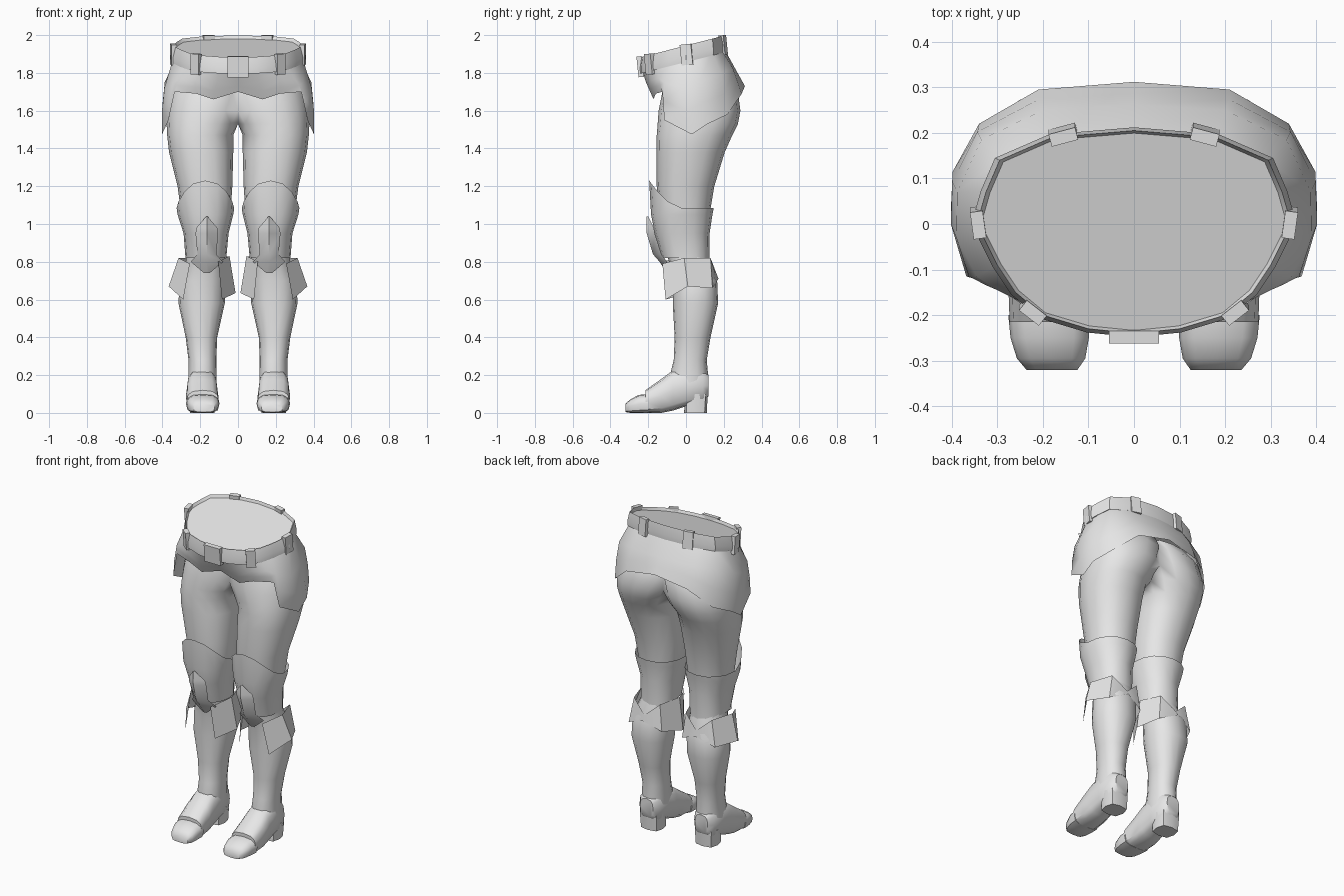
import bpy, bmesh, math
from mathutils import Matrix

if "Cube" in bpy.data.objects:
    bpy.data.objects.remove(bpy.data.objects["Cube"])

grey = bpy.data.materials.new("light_grey")
grey.diffuse_color = (0.8, 0.8, 0.8, 1)
grey.use_nodes = True
grey.node_tree.nodes["Principled BSDF"].inputs["Base Color"].default_value = grey.diffuse_color


def finish(name, bm, angle=45, smooth=True):
    me = bpy.data.meshes.new(name)
    bm.to_mesh(me)
    bm.free()
    me.materials.append(grey)
    ob = bpy.data.objects.new(name, me)
    bpy.context.collection.objects.link(ob)
    if smooth:
        for p in me.polygons:
            p.use_smooth = True
        me.set_sharp_from_angle(angle=math.radians(angle))
    mod = ob.modifiers.new("mirror", 'MIRROR')
    mod.merge_threshold = 0.002
    return ob


def sheet(name, rows, closed=False, caps=False, angle=45):
    """Skin rows of points; rows run upward, columns anticlockwise."""
    bm = bmesh.new()
    vs = [[bm.verts.new(p) for p in row] for row in rows]
    n = len(rows[0])
    for a, b in zip(vs, vs[1:]):
        for i in range(n if closed else n - 1):
            j = (i + 1) % n
            bm.faces.new((a[i], a[j], b[j], b[i]))
    if caps:
        bm.faces.new(vs[0][::-1])
        bm.faces.new(vs[-1])
    # drop the hidden walls on the centre plane
    inner = [f for f in bm.faces if all(abs(v.co.x) < 1e-5 for v in f.verts)]
    bmesh.ops.delete(bm, geom=inner, context='FACES')
    return finish(name, bm, angle)


def power(v, e):
    return math.copysign(abs(v) ** e, v)


def ring(z, x0, x1, y0, y1, n=16, e=0.9):
    """Horizontal rounded ring; z may depend on the angle."""
    pts = []
    for i in range(n):
        a = 2 * math.pi * i / n
        x = (x0 + x1) / 2 + (x1 - x0) / 2 * power(math.cos(a), e)
        y = (y0 + y1) / 2 + (y1 - y0) / 2 * power(math.sin(a), e)
        pts.append((max(0, x), y, z(a) if callable(z) else z))
    return pts


# Leg and boot shaft: z, inner x, outer x, front y, back y
leg = [(.12, .115, .265, -.08, .11), (.20, .113, .263, -.085, .117),
       (.28, .115, .262, -.065, .11), (.40, .11, .277, -.06, .13),
       (.58, .07, .315, -.07, .17), (.70, .065, .31, -.07, .165),
       (.80, .07, .275, -.09, .125), (.90, .065, .275, -.115, .11),
       (1.05, .04, .30, -.14, .125), (1.20, .03, .32, -.155, .15),
       (1.38, .025, .365, -.155, .205), (1.47, .025, .375, -.155, .245),
       (1.53, -.015, .378, -.15, .275), (1.60, -.06, .375, -.145, .288),
       (1.70, -.10, .355, -.125, .275), (1.78, -.10, .30, -.10, .22)]
sheet("leg", [ring(*r) for r in leg], closed=True, angle=70)

# Knee guard with a pointed front top edge
peak = lambda a: 1.085 + .145 * max(0, -math.sin(a)) ** 1.5
zig = lambda a: .82 - .05 * max(0, math.sin(a)) ** 6
guard = [(zig, .062, .278, -.125, .125), (.95, .05, .288, -.165, .125),
         (1.05, .025, .32, -.185, .14), (peak, .02, .325, -.195, .147)]
sheet("knee_guard", [ring(*r) for r in guard], closed=True, angle=60)

# Kneecap plate: z, half width, centre y, edge y
cap = [(.74, .015, -.10, -.095), (.80, .085, -.14, -.10), (.84, .05, -.175, -.13),
       (.95, .06, -.208, -.165), (.98, .055, -.21, -.17), (1.04, .004, -.21, -.20)]
sheet("kneecap_plate", [[(.165 - w, ye, z), (.165, yc, z), (.165 + w, ye, z)]
                        for z, w, yc, ye in cap], angle=60)

# Flared boot cuff, open at the shin
cuff_top = [(.255, -.125, .79), (.315, -.01, .82), (.27, .13, .82), (.18, .155, .74),
            (.09, .13, .82), (.045, 0, .83), (.105, -.125, .80)]
cuff_low = [(.29, -.108, .60), (.367, .01, .67), (.30, .14, .66), (.185, .172, .71),
            (.07, .14, .66), (.013, .01, .635), (.085, -.108, .60)]
sheet("boot_cuff", [cuff_low, cuff_top], angle=30)


# Foot pieces, skinned from the heel toward the toe
def foot_ring(y, cx, w, z0, z1, n=12):
    pts = []
    for i in range(n):
        a = 2 * math.pi * i / n
        s = math.sin(a)
        pts.append((cx + w * power(math.cos(a), .7), y,
                    (z0 + z1) / 2 + (z1 - z0) / 2 * power(s, .5 if s < 0 else .8)))
    return pts


foot = [(.12, .19, .045, .09, .20), (.09, .19, .07, .05, .23), (0, .19, .078, .035, .24),
        (-.07, .19, .082, .012, .225), (-.13, .19, .086, 0, .18), (-.215, .187, .086, 0, .12)]
toe = [(-.20, .187, .089, 0, .10), (-.25, .185, .086, 0, .095),
       (-.295, .182, .075, 0, .072), (-.32, .18, .056, .004, .048)]
sheet("foot", [foot_ring(*r) for r in foot], closed=True, caps=True)
sheet("toe_cap", [foot_ring(*r) for r in toe], closed=True, caps=True, angle=50)
sheet("boot_heel", [ring(0, .125, .255, -.01, .11, 8, .6),
                    ring(.10, .12, .262, -.005, .115, 8, .6)], closed=True, caps=True)

# Waist outline from front centre round to back centre
waist = [(0, -.24), (.10, -.23), (.20, -.20), (.26, -.15), (.30, -.09),
         (.345, 0), (.325, .07), (.295, .14), (.18, .19), (0, .205)]
SLOPE = .26


def waist_row(scale, z):
    return [(x * scale, y * scale, z + SLOPE * y) for x, y in waist]


sheet("belt", [waist_row(.97, 1.862), waist_row(1.03, 1.857), waist_row(1.035, 1.89),
               waist_row(1.0, 1.945), waist_row(.97, 1.925)], angle=40)

# Closed top of the waist
bm = bmesh.new()
bm.faces.new([bm.verts.new(p) for p in waist_row(.975, 1.927)])
finish("waist_top", bm)

# Shorts: middle row and uneven hem
mid = [(0, -.205, 1.76), (.11, -.212, 1.75), (.22, -.185, 1.76), (.30, -.145, 1.77),
       (.345, -.115, 1.75), (.39, -.03, 1.72), (.388, .07, 1.75), (.335, .185, 1.80),
       (.20, .25, 1.82), (0, .262, 1.82)]
hem = [(0, -.17, 1.70), (.13, -.172, 1.66), (.22, -.16, 1.69), (.335, -.125, 1.70),
       (.368, -.115, 1.55), (.402, .03, 1.475), (.398, .115, 1.53), (.34, .22, 1.58),
       (.21, .295, 1.69), (0, .312, 1.73)]
low = [tuple(h + (m - h) * .5 + b for h, m, b in zip(p, q, (.006 * (p[0] > 0), 0, 0)))
       for p, q in zip(hem, mid)]
sheet("shorts", [hem, low, mid, waist_row(1.0, 1.87)], angle=60)

# Belt loops and buckle
for name, x, y, yaw, w, h in (("front_belt_loop", .222, -.19, 38, .055, .11),
                              ("side_belt_loop", .342, .003, 82, .06, .11),
                              ("back_belt_loop", .155, .196, 165, .06, .105),
                              ("belt_buckle", 0, -.243, 0, .11, .11)):
    bm = bmesh.new()
    m = (Matrix.Translation((x, y, 1.896 + SLOPE * y)) @ Matrix.Rotation(.1, 4, 'X')
         @ Matrix.Rotation(math.radians(yaw), 4, 'Z') @ Matrix.Diagonal((w, .028, h, 1)))
    bmesh.ops.create_cube(bm, size=1, matrix=m)
    if x == 0:  # keep one half for the mirror
        bmesh.ops.bisect_plane(bm, geom=bm.verts[:] + bm.edges[:] + bm.faces[:],
                               plane_co=(0, 0, 0), plane_no=(-1, 0, 0), clear_outer=True)
    finish(name, bm, smooth=False)
